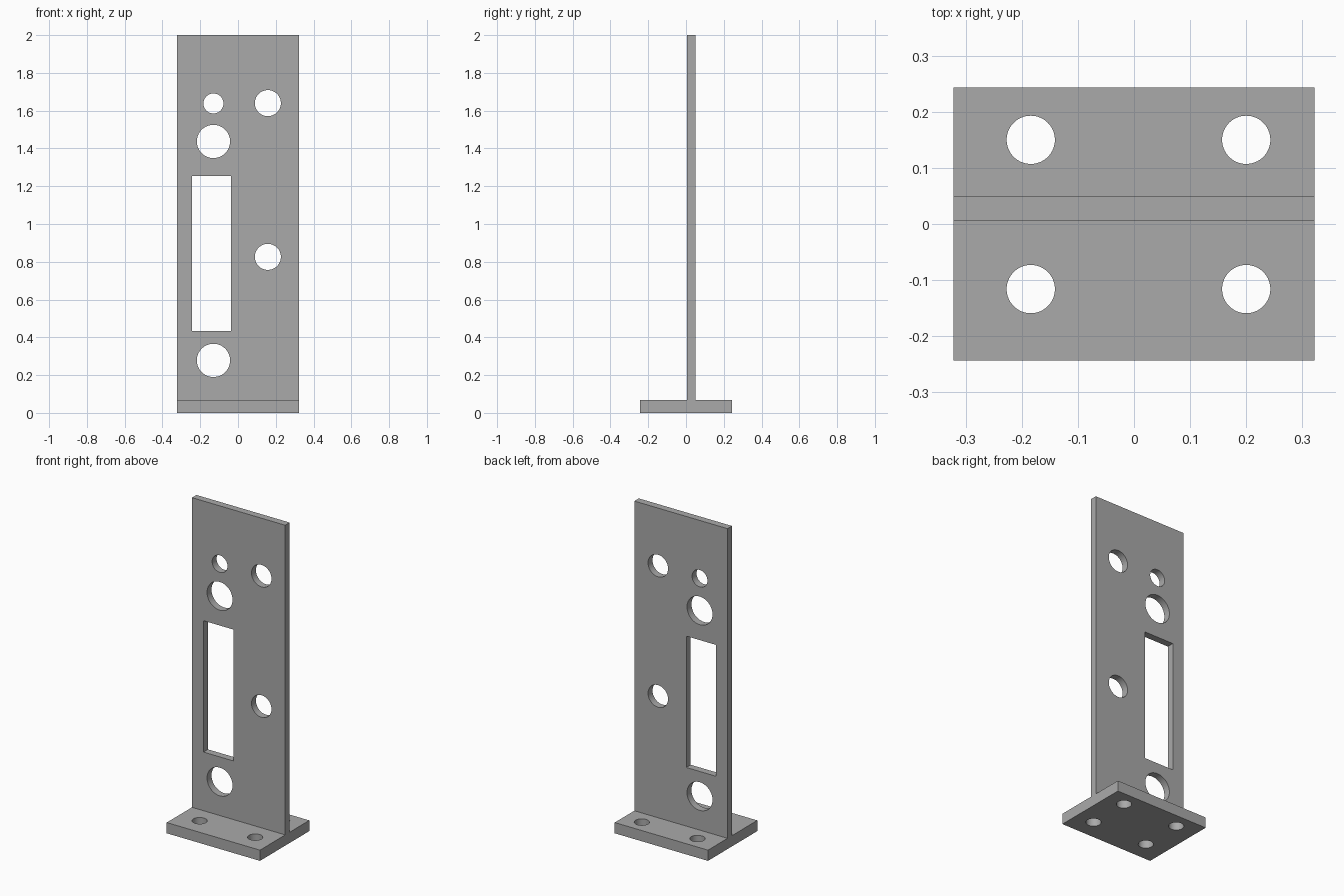
import bpy, bmesh, math
from mathutils import Matrix, Vector

if "Cube" in bpy.data.objects:
    bpy.data.objects.remove(bpy.data.objects["Cube"])

HALF_W = 0.322
BASE_TOP = 0.067
PLATE_Y0, PLATE_Y1 = 0.006, 0.05
PLATE_MID = (PLATE_Y0 + PLATE_Y1) / 2

steel = bpy.data.materials.new("grey steel")
steel.diffuse_color = (0.4, 0.4, 0.4, 1)
steel.use_nodes = True
steel.node_tree.nodes["Principled BSDF"].inputs["Base Color"].default_value = steel.diffuse_color


def add_object(name, bm):
    bmesh.ops.recalc_face_normals(bm, faces=bm.faces)
    mesh = bpy.data.meshes.new(name)
    bm.to_mesh(mesh)
    bm.free()
    mesh.materials.append(steel)
    obj = bpy.data.objects.new(name, mesh)
    bpy.context.collection.objects.link(obj)
    return obj


def drill(bm, centre, radius, rotation=Matrix()):
    bmesh.ops.create_cone(bm, cap_ends=True, segments=64, radius1=radius,
                          radius2=radius, depth=0.2,
                          matrix=Matrix.Translation(centre) @ rotation)


# T-shaped bracket: side profile extruded across the width
profile = [(-0.243, 0), (0.243, 0), (0.243, BASE_TOP), (PLATE_Y1, BASE_TOP),
           (PLATE_Y1, 2), (PLATE_Y0, 2), (PLATE_Y0, BASE_TOP), (-0.243, BASE_TOP)]
bm = bmesh.new()
face = bm.faces.new([bm.verts.new((-HALF_W, y, z)) for y, z in profile])
ext = bmesh.ops.extrude_face_region(bm, geom=[face])
bmesh.ops.translate(bm, vec=(2 * HALF_W, 0, 0),
                    verts=[v for v in ext["geom"] if isinstance(v, bmesh.types.BMVert)])
bracket = add_object("bracket", bm)

# Cutters: holes and slot in the upright plate, bolt holes in the base
bm = bmesh.new()
across = Matrix.Rotation(math.pi / 2, 4, 'X')
for x, z, r in [(-0.13, 0.278, 0.088), (-0.13, 1.437, 0.088), (-0.13, 1.638, 0.053),
                (0.158, 1.64, 0.069), (0.158, 0.826, 0.069)]:
    drill(bm, (x, PLATE_MID, z), r, across)
bmesh.ops.create_cube(bm, size=1, matrix=Matrix.Translation((-0.14, PLATE_MID, 0.843))
                      @ Matrix.Diagonal((0.206, 0.2, 0.82, 1)))
for x in (-0.184, 0.2):
    for y in (-0.116, 0.15):
        drill(bm, (x, y, BASE_TOP / 2), 0.043)
cutter = add_object("hole_cutter", bm)
cutter.hide_render = True

# Cut the holes, then drop the cutter
mod = bracket.modifiers.new("holes", 'BOOLEAN')
mod.operation = 'DIFFERENCE'
mod.solver = 'EXACT'
mod.object = cutter
bpy.context.view_layer.objects.active = bracket
bracket.select_set(True)
bpy.ops.object.modifier_apply(modifier=mod.name)
bpy.data.objects.remove(cutter)
bpy.ops.object.shade_smooth_by_angle(angle=math.radians(30))
